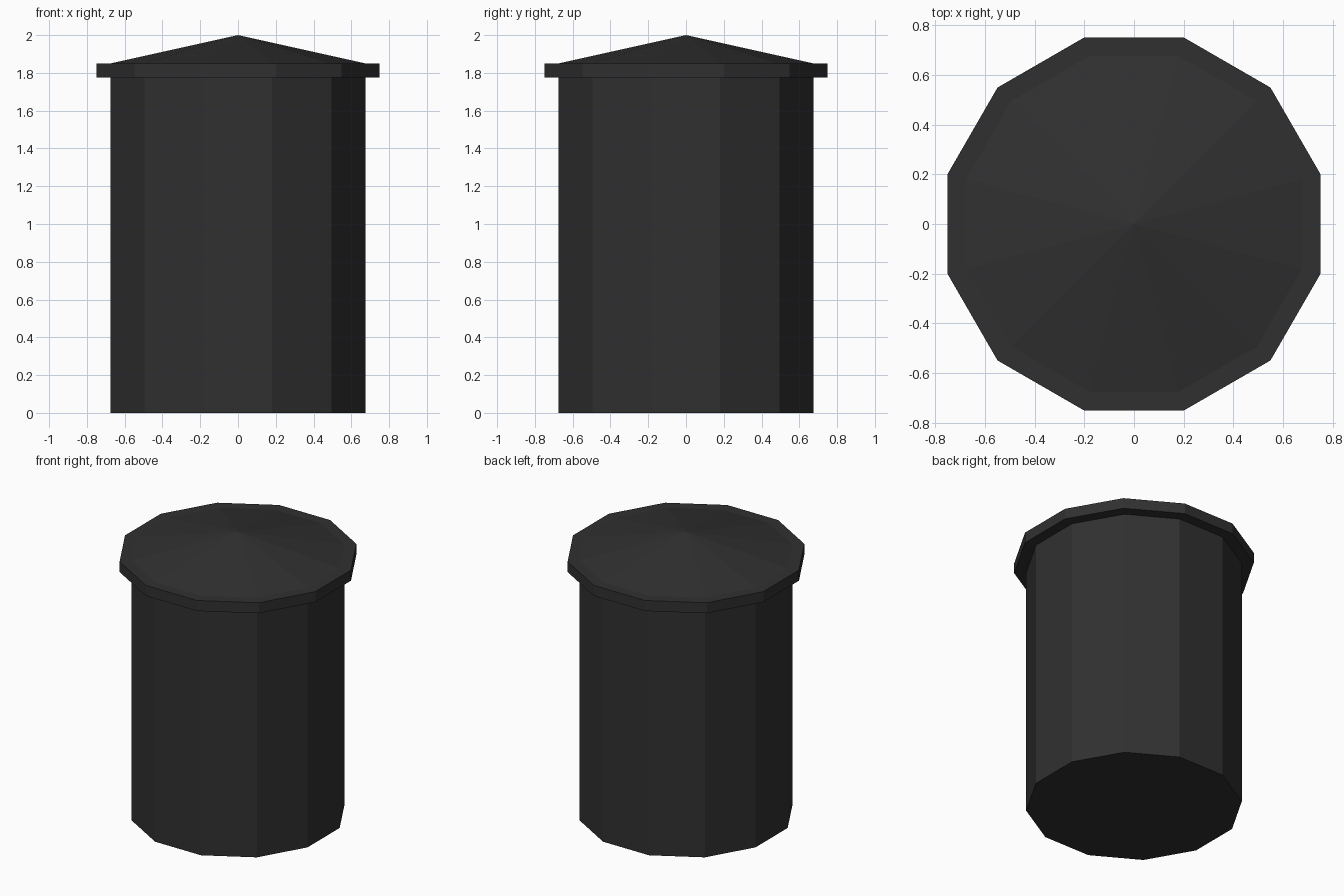
import bpy, bmesh, math

if "Cube" in bpy.data.objects:
    bpy.data.objects.remove(bpy.data.objects["Cube"])

SIDES = 12
dark = bpy.data.materials.new("charcoal")
dark.diffuse_color = (0.03, 0.03, 0.03, 1)
dark.use_nodes = True
dark.node_tree.nodes["Principled BSDF"].inputs["Base Color"].default_value = dark.diffuse_color


def lathe(name, profile):
    """Turn (flat-to-centre distance, z) points into a 12-sided faceted part."""
    bm = bmesh.new()
    rings = []
    for apothem, z in profile:
        if apothem == 0:
            rings.append([bm.verts.new((0, 0, z))] * SIDES)
            continue
        r = apothem / math.cos(math.pi / SIDES)
        angles = [(i + 0.5) * math.tau / SIDES for i in range(SIDES)]
        rings.append([bm.verts.new((r * math.cos(a), r * math.sin(a), z)) for a in angles])
    for low, high in zip(rings, rings[1:]):
        for i in range(SIDES):
            j = (i + 1) % SIDES
            bm.faces.new(list(dict.fromkeys((low[i], low[j], high[j], high[i]))))
    mesh = bpy.data.meshes.new(name)
    bm.to_mesh(mesh)
    bm.free()
    mesh.materials.append(dark)
    obj = bpy.data.objects.new(name, mesh)
    bpy.context.collection.objects.link(obj)
    return obj


# Drum with closed bottom
lathe("drum_body", [(0, 0), (0.675, 0), (0.675, 1.775)])
# Overhanging rim with a flat ledge and a shallow pointed cap
lathe("lid", [(0.675, 1.775), (0.75, 1.775), (0.75, 1.85), (0.675, 1.85), (0, 2.0)])
